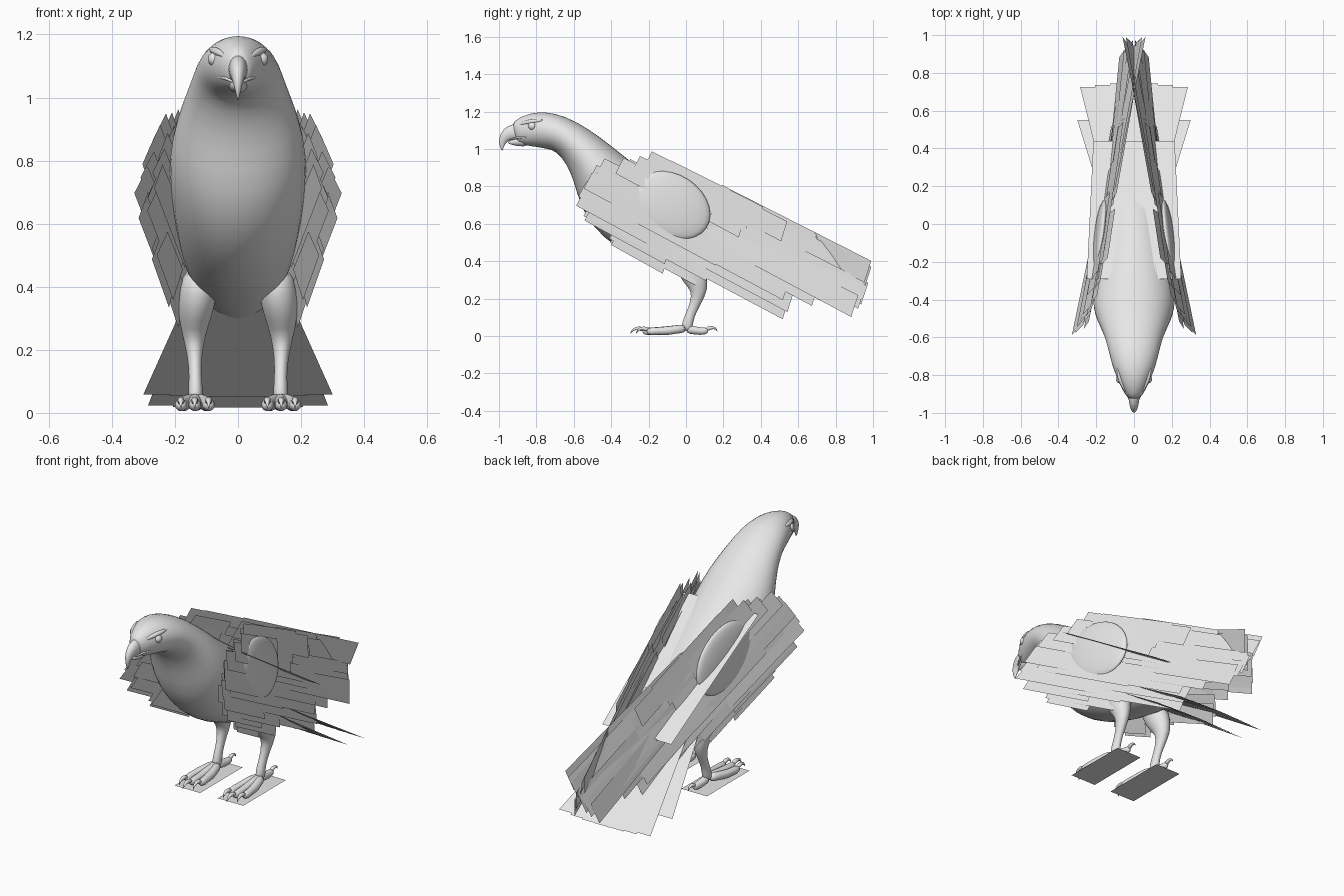
import bpy, bmesh, random
from math import sin, cos, pi
from mathutils import Vector

random.seed(4)
cube = bpy.data.objects.get("Cube")
if cube:
    bpy.data.objects.remove(cube)

grey = bpy.data.materials.new("plain_grey")
grey.use_nodes = True
grey.diffuse_color = (0.8, 0.8, 0.8, 1)
grey.node_tree.nodes["Principled BSDF"].inputs["Base Color"].default_value = (0.8, 0.8, 0.8, 1)


def finish(name, bm, smooth=False, mirror=False, subdiv=0):
    if smooth:
        bmesh.ops.recalc_face_normals(bm, faces=bm.faces)
    mesh = bpy.data.meshes.new(name)
    bm.to_mesh(mesh)
    bm.free()
    mesh.materials.append(grey)
    mesh.polygons.foreach_set("use_smooth", [smooth] * len(mesh.polygons))
    obj = bpy.data.objects.new(name, mesh)
    bpy.context.collection.objects.link(obj)
    if mirror:
        mod = obj.modifiers.new("Mirror", "MIRROR")
        mod.use_mirror_merge = False
    if subdiv:
        mod = obj.modifiers.new("Subdivision", "SUBSURF")
        mod.levels = mod.render_levels = subdiv
    return obj


def loft(bm, rings, sides):
    """Skin a list of (centre, half axis, half axis) ellipses."""
    loops = []
    for c, a, b in rings:
        loops.append([bm.verts.new(c + a * cos(2 * pi * k / sides) + b * sin(2 * pi * k / sides))
                      for k in range(sides)])
    for p, q in zip(loops, loops[1:]):
        for k in range(sides):
            n = (k + 1) % sides
            bm.faces.new((p[k], p[n], q[n], q[k]))
    bm.faces.new(loops[0])
    bm.faces.new(loops[-1])


def tube(bm, path, sides=10, squash=1.0):
    """Tapered tube along (x, y, z, radius) points."""
    pts = [Vector(p[:3]) for p in path]
    rings = []
    for i, p in enumerate(pts):
        t = (pts[min(i + 1, len(pts) - 1)] - pts[max(i - 1, 0)]).normalized()
        a = Vector((1, 0, 0))
        a = (a - t * a.dot(t)).normalized()
        rings.append((p, a * path[i][3] * squash, t.cross(a) * path[i][3]))
    loft(bm, rings, sides)


# Head, neck and body: top y/z, bottom y/z, half width
sections = [
    (-0.935, 1.135, -0.91, 1.035, 0.034), (-0.90, 1.165, -0.87, 1.02, 0.058),
    (-0.83, 1.195, -0.80, 1.01, 0.092), (-0.75, 1.20, -0.74, 1.00, 0.118),
    (-0.65, 1.18, -0.69, 0.985, 0.136), (-0.52, 1.11, -0.64, 0.92, 0.160),
    (-0.40, 1.02, -0.60, 0.83, 0.198), (-0.29, 0.93, -0.57, 0.70, 0.222),
    (-0.15, 0.83, -0.50, 0.58, 0.218), (0.0, 0.73, -0.38, 0.47, 0.203),
    (0.15, 0.62, -0.20, 0.385, 0.180), (0.28, 0.50, -0.02, 0.34, 0.150),
    (0.38, 0.38, 0.15, 0.31, 0.100), (0.42, 0.32, 0.30, 0.28, 0.030)]
bm = bmesh.new()
loft(bm, [(Vector((0, (ty + by) / 2, (tz + bz) / 2)), Vector((w, 0, 0)),
           Vector((0, (ty - by) / 2, (tz - bz) / 2))) for ty, tz, by, bz, w in sections], 20)
finish("body", bm, True, subdiv=1)

# Hooked upper beak and small lower beak
bm = bmesh.new()
tube(bm, [(0, -0.86, 1.092, 0.054), (0, -0.92, 1.090, 0.048), (0, -0.958, 1.078, 0.039),
          (0, -0.980, 1.05, 0.025), (0, -0.986, 1.015, 0.012), (0, -0.982, 0.99, 0.002)], 12, 0.65)
finish("upper_beak", bm, True, subdiv=1)
bm = bmesh.new()
tube(bm, [(0, -0.84, 1.05, 0.045), (0, -0.91, 1.038, 0.024), (0, -0.955, 1.034, 0.006)], 10)
finish("lower_beak", bm, True, subdiv=1)

# Eyes, brows and the edge of the mouth
bm = bmesh.new()
bmesh.ops.create_uvsphere(bm, u_segments=16, v_segments=10, radius=0.022)
bmesh.ops.translate(bm, verts=bm.verts, vec=(0.074, -0.822, 1.122))
finish("eyes", bm, True, mirror=True)
bm = bmesh.new()
tube(bm, [(0.035, -0.90, 1.128, 0.006), (0.060, -0.855, 1.143, 0.013),
          (0.078, -0.81, 1.150, 0.014), (0.088, -0.76, 1.155, 0.006)], 8)
finish("brows", bm, True, mirror=True, subdiv=1)
bm = bmesh.new()
tube(bm, [(0.014, -0.945, 1.048, 0.004), (0.034, -0.91, 1.06, 0.006),
          (0.060, -0.85, 1.066, 0.006), (0.078, -0.80, 1.062, 0.003)], 8)
finish("mouth_edges", bm, True, mirror=True, subdiv=1)

# Legs with feathered thighs
bm = bmesh.new()
tube(bm, [(0.115, 0.01, 0.46, 0.06), (0.126, 0.015, 0.39, 0.082), (0.138, 0.048, 0.31, 0.070),
          (0.140, 0.075, 0.245, 0.046), (0.137, 0.05, 0.175, 0.028), (0.135, 0.02, 0.11, 0.025),
          (0.135, 0.008, 0.065, 0.031), (0.135, 0.0, 0.025, 0.026)], 14, 0.8)
finish("legs", bm, True, mirror=True, subdiv=1)

# Toes and curved claws: three forward, one back
toes = bmesh.new()
claws = bmesh.new()
for spread, reach in ((-0.042, 0.90), (0.002, 1.0), (0.046, 0.90)):
    def at(k, y, z, r):
        return (0.135 + spread * k, y * reach, z, r)
    tube(toes, [at(0.2, 0.0, 0.04, 0.027), at(0.6, -0.06, 0.036, 0.022), at(0.8, -0.11, 0.027, 0.026),
                at(0.95, -0.16, 0.028, 0.020), at(1, -0.21, 0.024, 0.023), at(1, -0.235, 0.027, 0.012)])
    tube(claws, [at(1, -0.22, 0.032, 0.014), at(1, -0.255, 0.044, 0.012),
                 at(1, -0.285, 0.036, 0.007), at(1, -0.298, 0.012, 0.001)], 8)
tube(toes, [(0.135, 0.0, 0.04, 0.027), (0.133, 0.05, 0.028, 0.022), (0.13, 0.10, 0.025, 0.022),
            (0.13, 0.12, 0.032, 0.012)])
tube(claws, [(0.13, 0.105, 0.033, 0.014), (0.13, 0.135, 0.048, 0.011),
             (0.13, 0.16, 0.042, 0.006), (0.13, 0.168, 0.022, 0.001)], 8)
finish("toes", toes, True, mirror=True, subdiv=1)
finish("claws", claws, True, mirror=True, subdiv=1)

# Flat pads beneath the feet
bm = bmesh.new()
bm.faces.new([bm.verts.new(p) for p in
              ((0.055, -0.26, 0), (0.215, -0.26, 0), (0.215, 0.12, 0), (0.055, 0.12, 0))])
finish("foot_pads", bm, mirror=True)

# Shallow rounded wing shoulders
bm = bmesh.new()
bmesh.ops.create_uvsphere(bm, u_segments=24, v_segments=14, radius=1)
for v in bm.verts:
    x, y, z = v.co
    v.co = (0.184 + 0.032 * x - 0.027 * y - 0.012 * z,
            -0.075 + 0.205 * y, 0.70 + 0.175 * z - 0.05 * y)
finish("wing_shoulders", bm, True, mirror=True)


# Folded wings: flat feathers in a slanted plane, u along, v across, flaring at the front
def wing_point(u, v, dx):
    y = 0.887 * u + 0.462 * v
    flare = 0.09 * max(0, -0.25 - y)
    return (0.16 - 0.15 * y - 0.10 * v + flare + dx, y, 0.63 - 0.462 * u + 0.887 * v)


def wing_row(name, count, v_top, v_low, half, start, end, shift, fan=0.0):
    bm = bmesh.new()
    for i in range(count):
        f = i / (count - 1)
        v = v_top + (v_low - v_top) * f
        u0 = start(v) + random.uniform(-0.02, 0.02)
        u1 = end(f) + random.uniform(-0.02, 0.02)
        dx = shift + random.uniform(-0.008, 0.008)
        twist = random.uniform(0.004, 0.012)
        splay = fan * (f - 0.5)
        bm.faces.new([bm.verts.new(wing_point(*c)) for c in (
            (u0, v - half * 0.85, dx + twist), (u1, v - half, dx + twist + splay),
            (u1 - 0.02, v + half, dx - twist + splay), (u0, v + half * 0.85, dx - twist))])
    finish(name, bm, mirror=True)


def front_edge(v):
    return -0.57 + 1.45 * max(0, v - 0.01) + 3.5 * max(0, -v - 0.19)


wing_row("primary_feathers", 8, 0.195, 0.0, 0.06, lambda v: 0.10, lambda f: 1.02 + 0.02 * f, 0.0, 0.08)
wing_row("inner_primary_feathers", 6, 0.18, -0.05, 0.055, lambda v: 0.05, lambda f: 0.88 - 0.06 * f, -0.015, 0.04)
wing_row("secondary_feathers", 9, 0.18, -0.185, 0.055, lambda v: -0.25, lambda f: 0.52 + 0.2 * f, 0.005)
wing_row("middle_coverts", 10, 0.19, -0.24, 0.055, lambda v: front_edge(v) + 0.1, lambda f: 0.34 - 0.12 * f, 0.006)
wing_row("outer_coverts", 10, 0.185, -0.265, 0.055, front_edge, lambda f: 0.12 - 0.1 * f, 0.010)
wing_row("inner_coverts", 8, 0.16, -0.26, 0.05, lambda v: front_edge(v) + 0.04, lambda f: 0.0, -0.02)


def sheet(bm, x0, x1, y0, z0, x2, x3, y1, z1):
    """Flat feather between a front edge x0..x1 and a rear edge x2..x3."""
    bm.faces.new([bm.verts.new(p) for p in
                  ((x0, y0, z0), (x1, y0, z0), (x3, y1, z1), (x2, y1, z1))])


# Back feathers: overlapping long plates that reach out past the wings
bm = bmesh.new()
for i in range(7):
    k = (i - 3) / 3
    drop = 0.015 * abs(k)
    sheet(bm, 0.205 * k - 0.045, 0.205 * k + 0.045, -0.29, 0.895 - drop,
          0.17 * k - 0.045, 0.17 * k + 0.045, 0.44, 0.43 - drop)
finish("back_feathers", bm)


# Tail: two layered fans sloping down behind
def tail_fan(name, count, base, tip, half_base, half_tip, rise):
    bm = bmesh.new()
    for i in range(count):
        k = 2 * i / (count - 1) - 1
        lift = 0.005 * (1 - abs(k)) + rise
        sheet(bm, base[0] * k - half_base, base[0] * k + half_base, base[1], base[2] + lift,
              tip[0] * k - half_tip, tip[0] * k + half_tip,
              tip[1] - 0.02 * k * k, tip[2] + 0.012 * k * k + lift)
    finish(name, bm)


tail_fan("tail_feathers", 7, (0.10, 0.12, 0.42), (0.235, 0.745, 0.012), 0.035, 0.05, 0.0)
tail_fan("tail_coverts", 7, (0.12, 0.08, 0.39), (0.25, 0.57, 0.055), 0.035, 0.05, -0.008)
